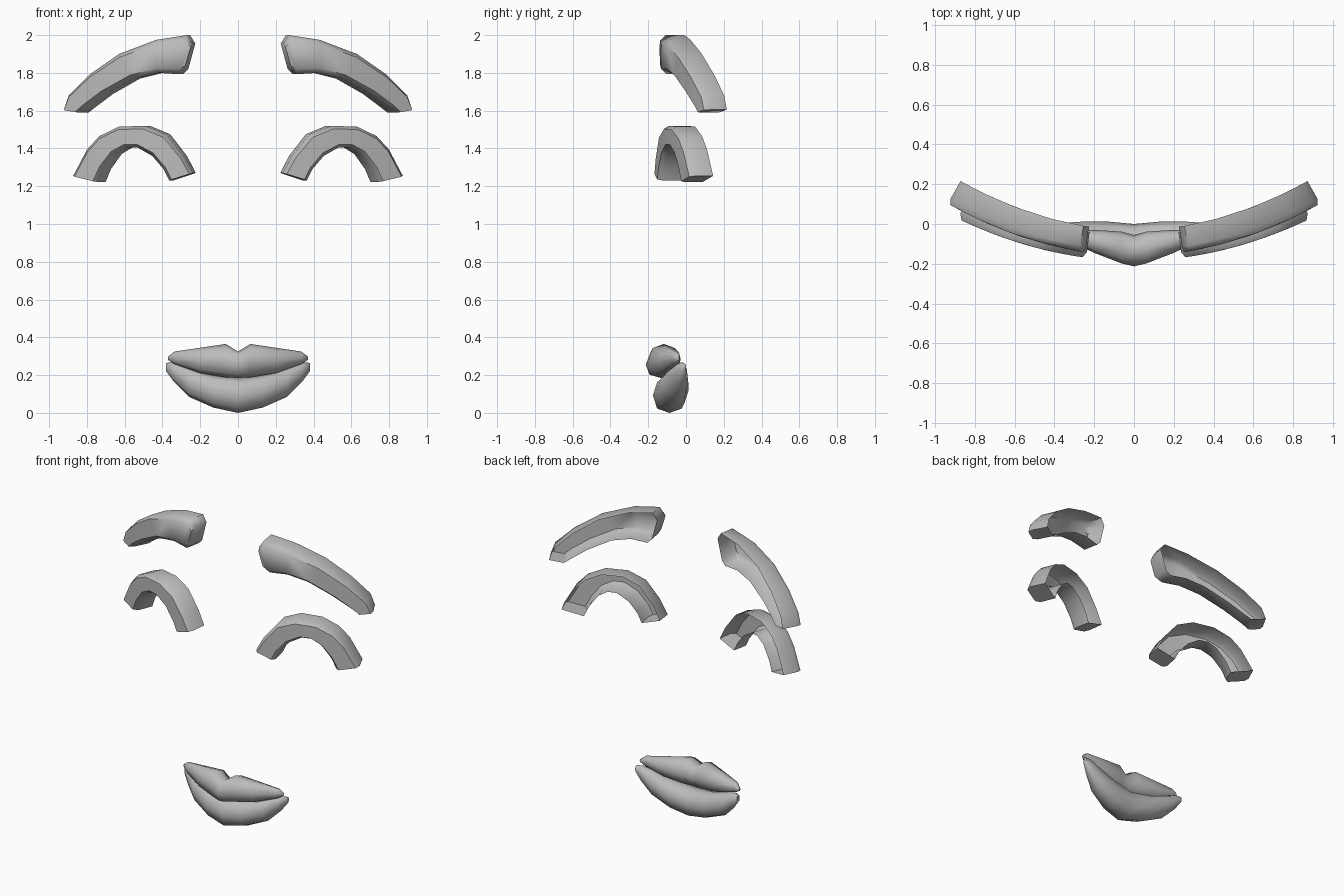
import bpy, bmesh, math
from mathutils import Vector

if "Cube" in bpy.data.objects:
    bpy.data.objects.remove(bpy.data.objects["Cube"])

gray = bpy.data.materials.new("plain_gray")
gray.diffuse_color = (0.5, 0.5, 0.5, 1)
gray.use_nodes = True
gray.node_tree.nodes["Principled BSDF"].inputs["Base Color"].default_value = gray.diffuse_color


def loft(name, rings, closed, caps, angle):
    """Skin a row of cross-sections and mirror the part across x."""
    bm = bmesh.new()
    rows = [[bm.verts.new(p) for p in ring] for ring in rings]
    n = len(rows[0])
    for a, b in zip(rows, rows[1:]):
        for i in range(n if closed else n - 1):
            j = (i + 1) % n
            bm.faces.new((a[i], a[j], b[j], b[i]))
    for row in caps(rows):
        bm.faces.new(row)
    bmesh.ops.recalc_face_normals(bm, faces=bm.faces)
    mesh = bpy.data.meshes.new(name)
    bm.to_mesh(mesh)
    bm.free()
    mesh.materials.append(gray)
    ob = bpy.data.objects.new(name, mesh)
    bpy.context.collection.objects.link(ob)
    mod = ob.modifiers.new("mirror", 'MIRROR')
    mod.use_clip = True
    bpy.ops.object.select_all(action='DESELECT')
    ob.select_set(True)
    bpy.context.view_layer.objects.active = ob
    bpy.ops.object.shade_smooth_by_angle(angle=math.radians(angle))
    return ob


def band(name, stations, y0, curve, depth=0.13):
    """Open-backed curved band: stations are (top x, top z, bottom x, bottom z)."""
    section = [(0, 1), (0, .22), (.14, 0), (.86, 0), (1, .22), (1, 1)]
    rings = []
    for tx, tz, bx, bz in stations:
        ring = []
        for u, d in section:
            x, z = tx + (bx - tx) * u, tz + (bz - tz) * u
            back = Vector((-2 * curve * x, 1, 0)).normalized() * depth * d
            ring.append(Vector((x, y0 + curve * x * x, z)) + back)
        rings.append(ring)
    return loft(name, rings, False, lambda r: (r[0], r[-1]), 50)


def lip(name, stations):
    """Closed tube: stations are (x, front y, back y, low z, high z)."""
    rings = []
    for x, yf, yb, lo, hi in stations:
        ring = []
        for k in range(8):
            a = k * math.pi / 4
            s = 1.06 if k % 2 else 1
            ring.append(((x, (yf + yb) / 2 + s * math.cos(a) * (yb - yf) / 2,
                          (lo + hi) / 2 + s * math.sin(a) * (hi - lo) / 2)))
        rings.append(ring)
    return loft(name, rings, True, lambda r: (r[-1],), 60)


# Eyebrows
band("eyebrows", [
    (.245, 1.955, .285, 1.82), (.275, 2.0, .315, 1.793), (.44, 1.975, .43, 1.80),
    (.64, 1.90, .56, 1.77), (.80, 1.79, .71, 1.69), (.91, 1.68, .81, 1.62),
    (.935, 1.605, .85, 1.59)], -.16, .30)

# Arched upper eyelids
band("eyelids", [
    (.24, 1.27, .37, 1.23), (.29, 1.36, .40, 1.29), (.385, 1.475, .46, 1.36),
    (.50, 1.52, .54, 1.405), (.64, 1.515, .60, 1.405), (.745, 1.465, .66, 1.37),
    (.81, 1.395, .72, 1.29), (.885, 1.255, .75, 1.222)], -.185, .27)

# Lips
lip("upper_lip", [
    (0, -.213, -.055, .185, .325), (.065, -.197, -.038, .188, .365),
    (.2, -.145, -.03, .21, .345), (.335, -.08, -.03, .258, .325),
    (.37, -.052, -.035, .28, .298)])
lip("lower_lip", [
    (0, -.175, 0, 0, .185), (.13, -.155, .012, .028, .2),
    (.26, -.11, .012, .085, .24), (.34, -.06, .006, .165, .268),
    (.38, -.03, .0, .22, .265)])
